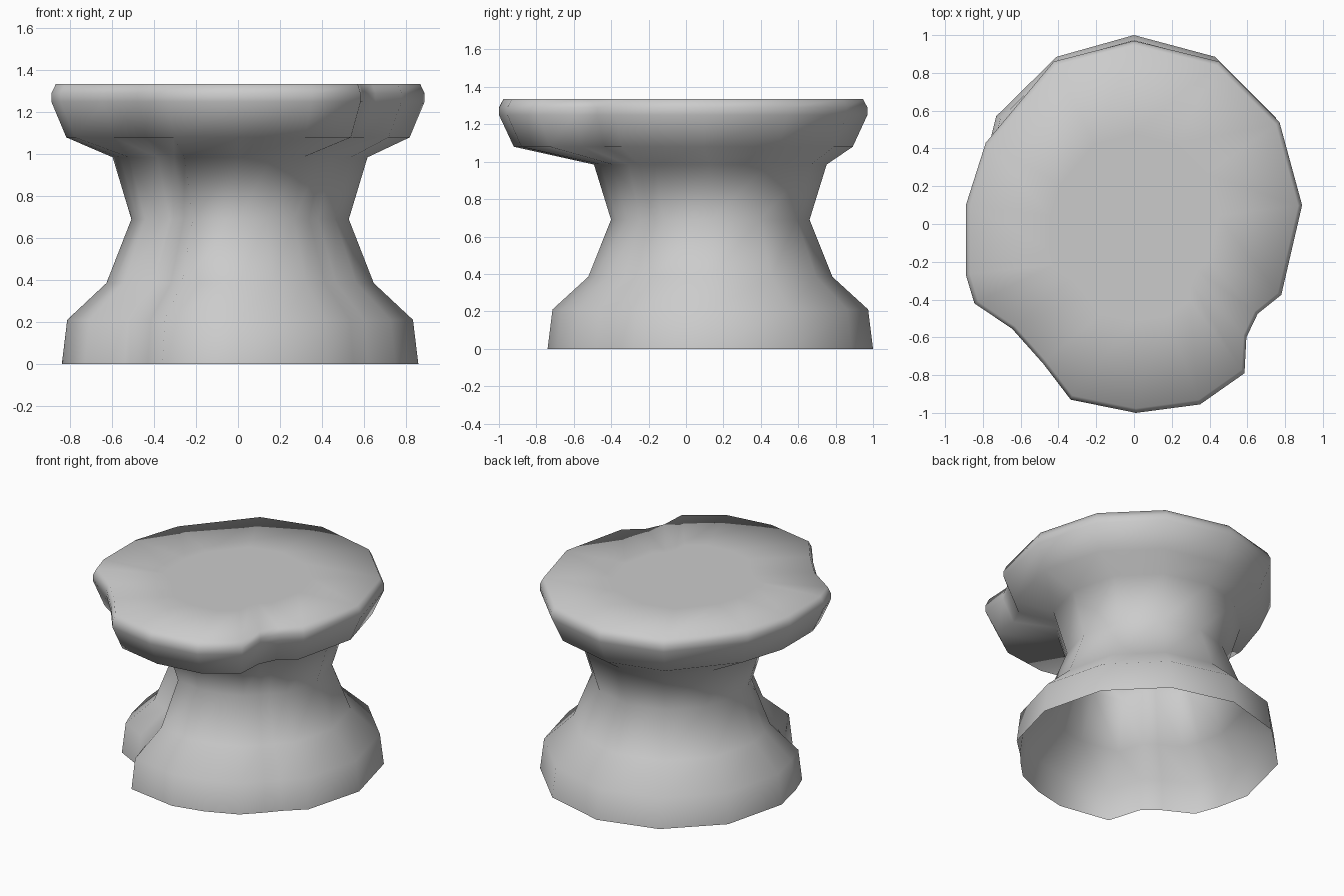
import bpy
import bmesh
from mathutils import Vector

default_cube = bpy.data.objects.get("Cube")
if default_cube:
    bpy.data.objects.remove(default_cube, do_unlink=True)

# Notched outlines of the foot and of the seat, with matching corners
FOOT = [(0, 1), (.43, .885), (.75, .565), (.86, .13), (.75, -.28), (.62, -.4),
        (.55, -.48), (.43, -.6), (.22, -.69), (0, -.74), (-.36, -.68), (-.43, -.45),
        (-.54, -.36), (-.73, -.26), (-.79, -.1), (-.84, .13), (-.73, .57), (-.41, .885)]
SEAT = [(0, .97), (.45, .86), (.77, .54), (.89, .1), (.78, -.375), (.655, -.475),
        (.595, -.6), (.585, -.79), (.35, -.955), (.01, -1), (-.335, -.93), (-.48, -.74),
        (-.645, -.555), (-.845, -.42), (-.89, -.27), (-.89, .1), (-.785, .43), (-.425, .86)]
FOOT_CENTRE = Vector((.01, .13))
SEAT_CENTRE = Vector((0, -.01))

# Profile from the floor up: (outline, centre, scale, height)
PROFILE = [(FOOT, FOOT_CENTRE, 1, 0), (FOOT, FOOT_CENTRE, .97, .21),
           (FOOT, FOOT_CENTRE, .75, .385), (FOOT, FOOT_CENTRE, .61, .69),
           (FOOT, FOOT_CENTRE, .715, .985), (SEAT, SEAT_CENTRE, .92, 1.08),
           (SEAT, SEAT_CENTRE, 1, 1.25), (SEAT, SEAT_CENTRE, 1, 1.29),
           (SEAT, SEAT_CENTRE, .976, 1.335), (SEAT, SEAT_CENTRE, .5, 1.335)]


def make_ring(bm, outline, centre, scale, height):
    points = [centre + (Vector(p) - centre) * scale for p in outline]
    return [bm.verts.new((p.x, p.y, height)) for p in points]


def bridge(bm, lower, upper):
    count = len(lower)
    for i in range(count):
        j = (i + 1) % count
        bm.faces.new((lower[j], lower[i], upper[i], upper[j])).normal_flip()


# Stool shell, open underneath
bm = bmesh.new()
rings = [make_ring(bm, *level) for level in PROFILE]
for lower, upper in zip(rings, rings[1:]):
    bridge(bm, lower, upper)
bm.faces.new(rings[-1])
bmesh.ops.recalc_face_normals(bm, faces=bm.faces)
if max(bm.faces, key=lambda f: f.calc_center_median().z).normal.z < 0:
    bmesh.ops.reverse_faces(bm, faces=bm.faces)
for face in bm.faces:
    face.smooth = True
mesh = bpy.data.meshes.new("stool")
bm.to_mesh(mesh)
bm.free()
stool = bpy.data.objects.new("stool", mesh)
bpy.context.collection.objects.link(stool)

# Plain grey
grey = bpy.data.materials.new("plain grey")
grey.use_nodes = True
colour = (.6, .6, .6, 1)
grey.diffuse_color = colour
grey.node_tree.nodes["Principled BSDF"].inputs["Base Color"].default_value = colour
mesh.materials.append(grey)
